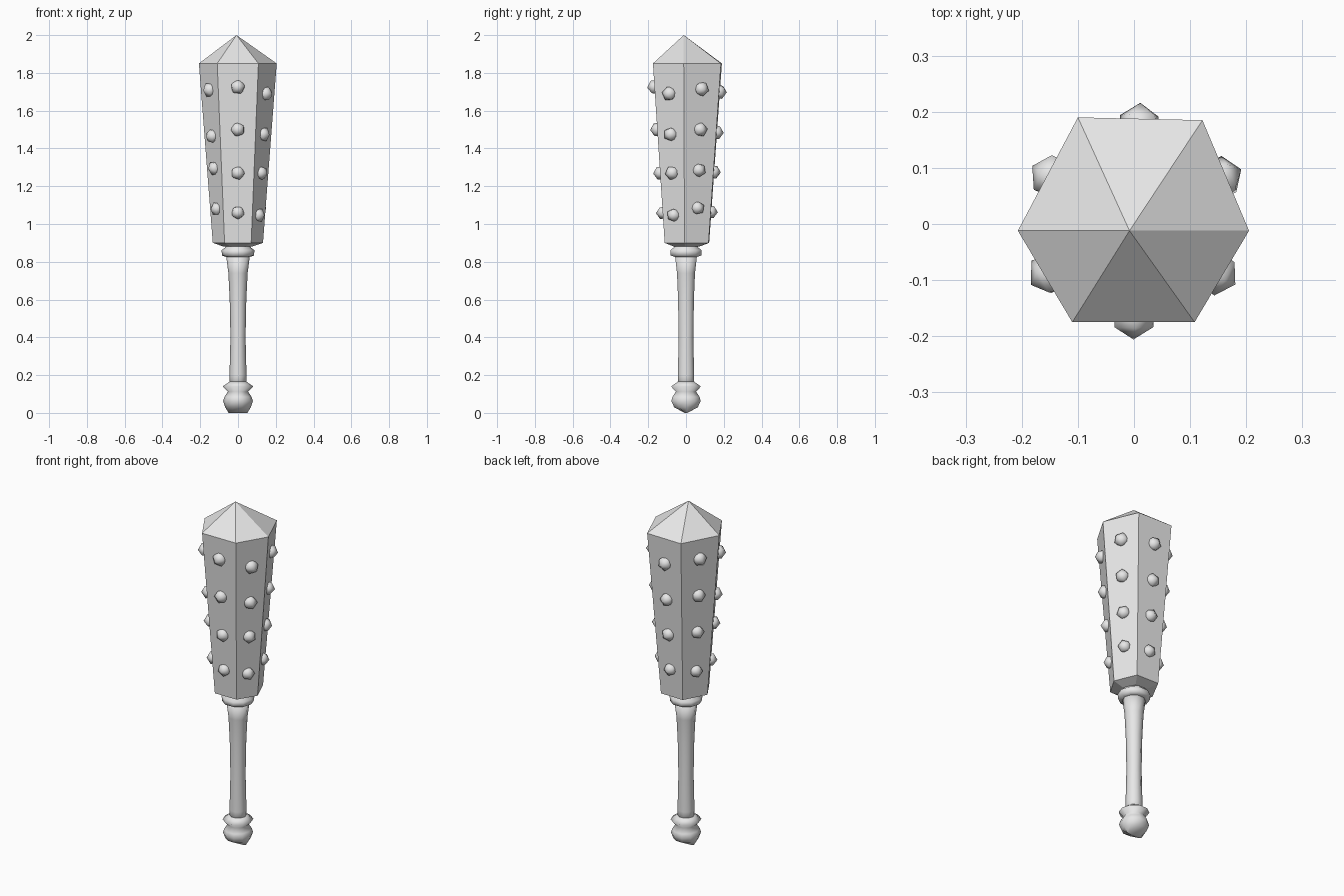
import bpy
import bmesh
import random
from math import cos, sin, tau
from mathutils import Matrix, Vector

random.seed(4)
if "Cube" in bpy.data.objects:
    bpy.data.objects.remove(bpy.data.objects["Cube"], do_unlink=True)

grey = bpy.data.materials.new("light grey")
grey.use_nodes = True
grey.diffuse_color = (0.8, 0.8, 0.8, 1)
grey.node_tree.nodes["Principled BSDF"].inputs["Base Color"].default_value = (0.8, 0.8, 0.8, 1)


def finish(name, bm, smooth):
    bmesh.ops.recalc_face_normals(bm, faces=bm.faces)
    for f in bm.faces:
        f.smooth = smooth
    mesh = bpy.data.meshes.new(name)
    bm.to_mesh(mesh)
    bm.free()
    mesh.materials.append(grey)
    ob = bpy.data.objects.new(name, mesh)
    bpy.context.collection.objects.link(ob)
    return ob


def bridge(bm, a, b):
    n = len(a)
    for i in range(n):
        j = (i + 1) % n
        bm.faces.new((a[i], a[j], b[j], b[i]))


def lathe(name, profile, sides=10):
    """Stack rings of (height, x radius, y radius) and cap the ends."""
    bm = bmesh.new()
    rings = [[bm.verts.new((rx * cos(tau * i / sides), ry * sin(tau * i / sides), z))
              for i in range(sides)] for z, rx, ry in profile]
    for a, b in zip(rings, rings[1:]):
        bridge(bm, a, b)
    bm.faces.new(rings[0])
    bm.faces.new(rings[-1])
    return finish(name, bm, True)


# Head: slightly uneven hexagon, tapering down, with a pointed top
LOW, HIGH, TAPER = 0.9, 1.85, 0.645
outline = [Vector(p) for p in ((-0.11, -0.175), (0.108, -0.175), (0.205, -0.012),
                               (0.122, 0.185), (-0.1, 0.19), (-0.207, -0.012))]


def corner(i, z):
    s = TAPER + (1 - TAPER) * (z - LOW) / (HIGH - LOW)
    p = outline[i % 6] * s
    return Vector((p.x, p.y, z))


bm = bmesh.new()
under = [bm.verts.new((p.x * 0.36, p.y * 0.36, 0.88)) for p in outline]
base = [bm.verts.new(corner(i, LOW)) for i in range(6)]
rim = [bm.verts.new(corner(i, HIGH)) for i in range(6)]
tip = bm.verts.new((-0.008, -0.012, 2))
bm.faces.new(under)
bridge(bm, under, base)
bridge(bm, base, rim)
for i in range(6):
    bm.faces.new((rim[i], rim[(i + 1) % 6], tip))
finish("club_head", bm, False)

# Studs: one column of four on each face of the head
columns = {
    "front": (1.725, 1.5, 1.27, 1.06),
    "front_left": (1.69, 1.475, 1.27, 1.047),
    "back_left": (1.715, 1.5, 1.285, 1.085),
    "back": (1.7, 1.485, 1.275, 1.065),
    "back_right": (1.735, 1.515, 1.295, 1.06),
    "front_right": (1.71, 1.465, 1.295, 1.08),
}
for side, (name, heights) in enumerate(columns.items()):
    along = corner(side + 1, HIGH) - corner(side, HIGH)
    rise = corner(side, HIGH) - corner(side, LOW)
    normal = along.cross(rise).normalized()
    turn = normal.to_track_quat('Z', 'Y').to_matrix().to_4x4()
    for n, z in enumerate(heights):
        spot = (corner(side, z) + corner(side + 1, z)) / 2
        bm = bmesh.new()
        bmesh.ops.create_icosphere(bm, subdivisions=1, radius=0.041 - 0.001 * n)
        roll = Matrix.Rotation(random.uniform(0, tau), 4, 'Z')
        bm.transform(Matrix.Translation(spot - normal * 0.002) @ turn @ roll)
        finish(f"stud_{name}_{n + 1}", bm, True)

# Collar under the head
lathe("collar", [(0.825, 0.06, 0.06), (0.833, 0.085, 0.085), (0.862, 0.087, 0.087),
                 (0.875, 0.068, 0.068), (0.89, 0.066, 0.066)])

# Grip, waisted in the middle
lathe("grip", [(0.13, 0.045, 0.045), (0.2, 0.045, 0.045), (0.4, 0.04, 0.041),
               (0.6, 0.044, 0.044), (0.74, 0.051, 0.05), (0.84, 0.064, 0.062)])

# Ring and pommel, the bottom closing to a ridge
lathe("pommel", [(0, 0.05, 0.008), (0.03, 0.068, 0.066), (0.062, 0.079, 0.081),
                 (0.085, 0.072, 0.076), (0.112, 0.054, 0.056), (0.14, 0.081, 0.083),
                 (0.165, 0.045, 0.046)])
